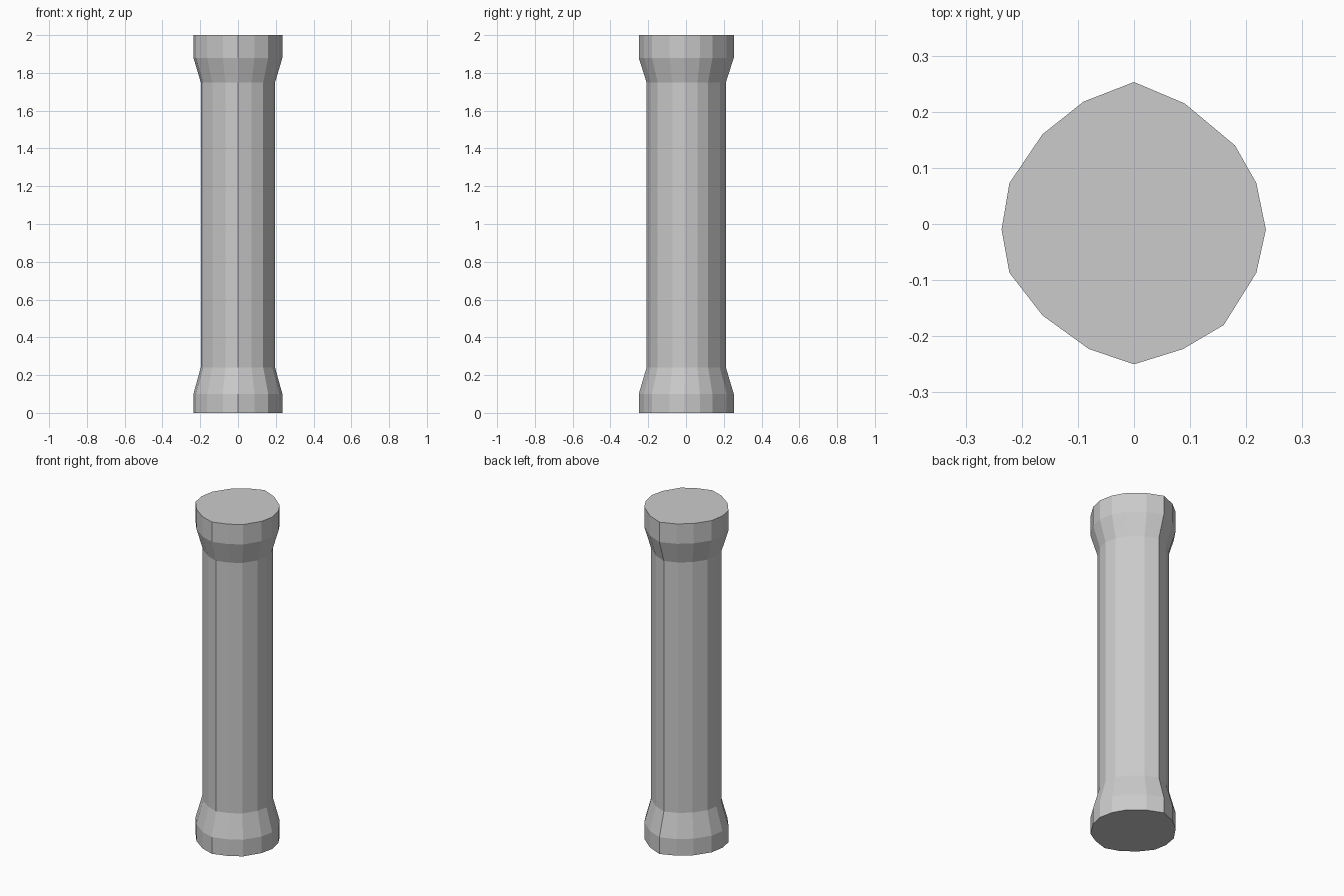
import bpy, bmesh

if "Cube" in bpy.data.objects:
    bpy.data.objects.remove(bpy.data.objects["Cube"])

# Slightly irregular 16-sided cross-section, counter-clockwise from the back
outline = [(0, .253), (-.09, .218), (-.163, .16), (-.222, .073),
           (-.236, -.01), (-.222, -.087), (-.163, -.163), (-.08, -.223),
           (0, -.25), (.087, -.223), (.16, -.18), (.218, -.087),
           (.235, -.01), (.218, .073), (.18, .14), (.09, .215)]

# Height and scale of each ring: base block, taper, shaft, taper, top block
profile = [(0, 1), (.10, 1), (.24, .835), (1.75, .835), (1.88, 1), (2, 1)]


def loft(name, section, levels):
    bm = bmesh.new()
    rings = [[bm.verts.new((x * s, y * s, z)) for x, y in section]
             for z, s in levels]
    n = len(section)
    for low, high in zip(rings, rings[1:]):
        for i in range(n):
            j = (i + 1) % n
            bm.faces.new((low[i], low[j], high[j], high[i]))
    bm.faces.new(rings[0][::-1])
    bm.faces.new(rings[-1])
    bmesh.ops.recalc_face_normals(bm, faces=bm.faces)
    mesh = bpy.data.meshes.new(name)
    bm.to_mesh(mesh)
    bm.free()
    obj = bpy.data.objects.new(name, mesh)
    bpy.context.collection.objects.link(obj)
    return obj


# Stone column with flared ends
loft("column", outline, profile)
